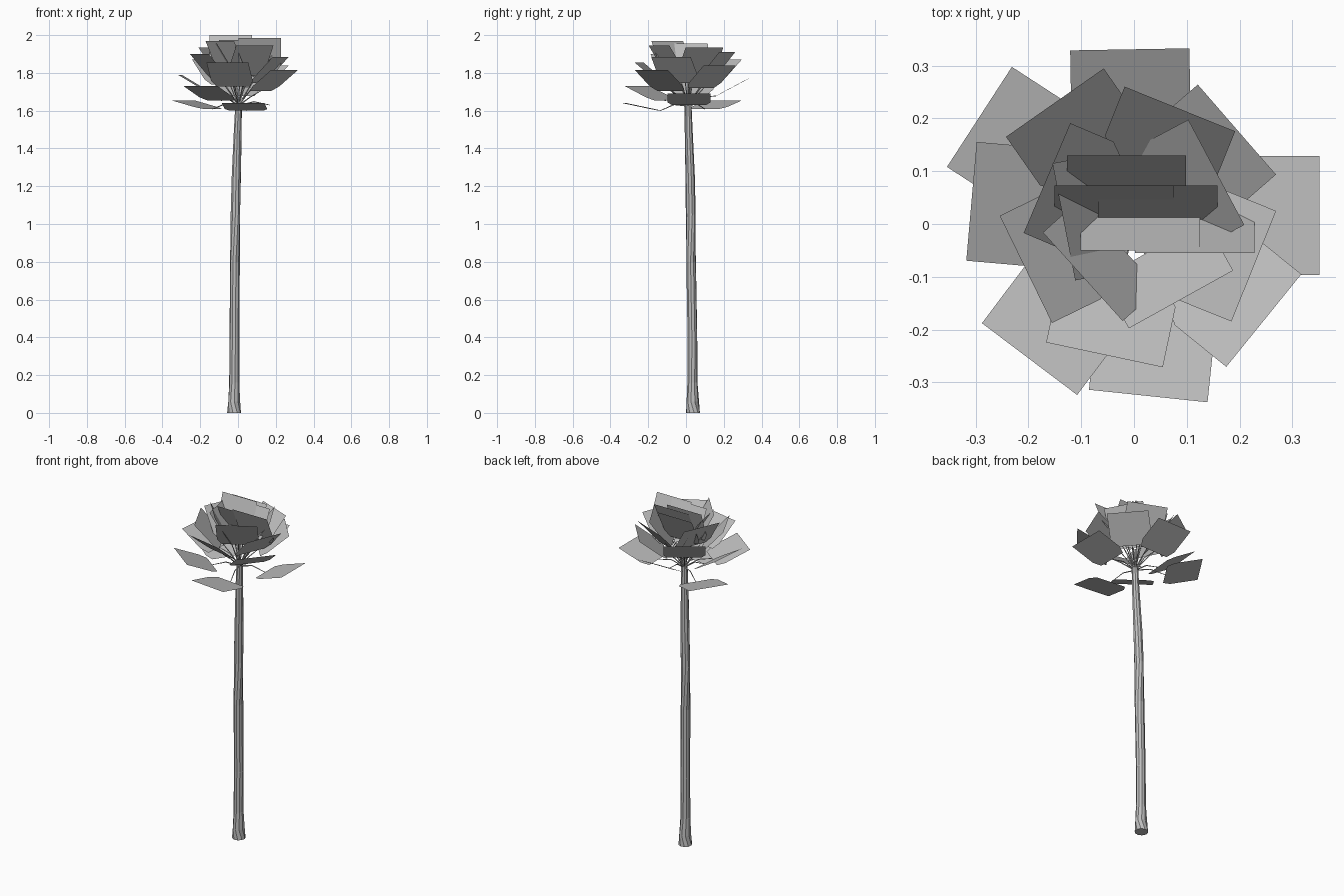
import bpy, bmesh, math
from mathutils import Vector

cube = bpy.data.objects.get("Cube")
if cube:
    bpy.data.objects.remove(cube, do_unlink=True)

grey = bpy.data.materials.new("plain_grey")
grey.use_nodes = True
grey.diffuse_color = (0.52, 0.52, 0.52, 1)
grey.node_tree.nodes["Principled BSDF"].inputs["Base Color"].default_value = (0.52, 0.52, 0.52, 1)


def finish(name, bm):
    mesh = bpy.data.meshes.new(name)
    bm.to_mesh(mesh)
    bm.free()
    mesh.materials.append(grey)
    obj = bpy.data.objects.new(name, mesh)
    bpy.context.collection.objects.link(obj)
    return obj


def tube(bm, points, radii, sides):
    """Loft rings through the points, facing along the path, and cap both ends."""
    rings = []
    for i, p in enumerate(points):
        way = points[min(i + 1, len(points) - 1)] - points[max(i - 1, 0)]
        turn = way.to_track_quat('Z', 'Y')
        rings.append([bm.verts.new(p + turn @ Vector((radii[i] * math.cos(a), radii[i] * math.sin(a), 0)))
                      for a in (math.tau * k / sides for k in range(sides))])
    for low, high in zip(rings, rings[1:]):
        for k in range(sides):
            n = (k + 1) % sides
            bm.faces.new((low[k], low[n], high[n], high[k]))
    bm.faces.new(rings[0][::-1])
    bm.faces.new(rings[-1])


# Trunk: slightly bent, flared at the foot
path = [(-0.021, 0.037, 0, 0.037), (-0.02, 0.036, 0.06, 0.033), (-0.02, 0.034, 0.16, 0.027),
        (-0.019, 0.034, 0.4, 0.026), (-0.016, 0.027, 0.8, 0.026), (-0.014, 0.025, 1.05, 0.026),
        (-0.009, 0.022, 1.25, 0.025), (-0.001, 0.014, 1.5, 0.021), (0.003, 0.011, 1.635, 0.018)]
bm = bmesh.new()
tube(bm, [Vector(p[:3]) for p in path], [p[3] for p in path], 10)
# Flatten the foot on the ground
for v in bm.verts:
    if v.co.z < 0.02:
        v.co.z = 0
finish("trunk", bm)

# Leaves: middle of the outer edge (x, y, z) and outward direction in degrees
LEAVES = [
    (0.027, -0.326, 1.64, -96), (-0.293, 0.203, 1.655, 147), (0.352, 0.016, 1.69, 0),
    (-0.198, -0.256, 1.73, -127), (-0.008, 0.331, 1.77, 91), (-0.308, 0.043, 1.79, 175),
    (0.246, -0.183, 1.815, -39), (-0.056, -0.248, 1.855, -102), (0.195, 0.179, 1.84, 41),
    (-0.150, 0.230, 1.87, 125), (0.227, -0.080, 1.885, -22), (-0.205, -0.086, 1.90, 206),
    (0.087, 0.218, 1.91, 68), (-0.165, 0.087, 1.935, 157), (0.156, 0.098, 1.935, 28),
    (0.089, -0.143, 1.945, -61), (-0.097, -0.100, 1.97, 222), (-0.133, 0.004, 1.955, 191),
    (-0.014, 0.130, 1.97, 90), (-0.038, 0.073, 2.0, 90), (0.045, 0.073, 1.98, 90),
    (0.012, -0.050, 1.975, -90), (0.115, -0.055, 1.985, -90),
]
LENGTH, HALF = 0.195, 0.113
CROWN = Vector((0.002, 0.011, 1.625))

stems = bmesh.new()
for i, (x, y, z, angle) in enumerate(LEAVES):
    a = math.radians(angle)
    out = Vector((math.cos(a), math.sin(a), 0))
    side = Vector((-out.y, out.x, 0))
    # Higher leaves stand steeper
    drop = 0.04 + 0.4 * (z - 1.64)
    back = out * -math.sqrt(LENGTH ** 2 - drop ** 2) - Vector((0, 0, drop))
    tip = Vector((x, y, z))
    base = tip + back
    outline = [tip - side * HALF, tip + side * HALF,
               tip + back * 0.78 + side * HALF, base + side * HALF * 0.8,
               base - side * HALF * 0.8, tip + back * 0.78 - side * HALF]
    leaf = bmesh.new()
    leaf.faces.new([leaf.verts.new(p) for p in outline])
    finish(f"leaf_{i + 1:02d}", leaf)
    # Thin arched stalk from the crown to the leaf
    bend = (CROWN + base) / 2 + Vector((0, 0, 0.02 if z < 1.8 else 0.005))
    tube(stems, [CROWN, bend, base], [0.004, 0.003, 0.002], 4)
finish("leaf_stalks", stems)
